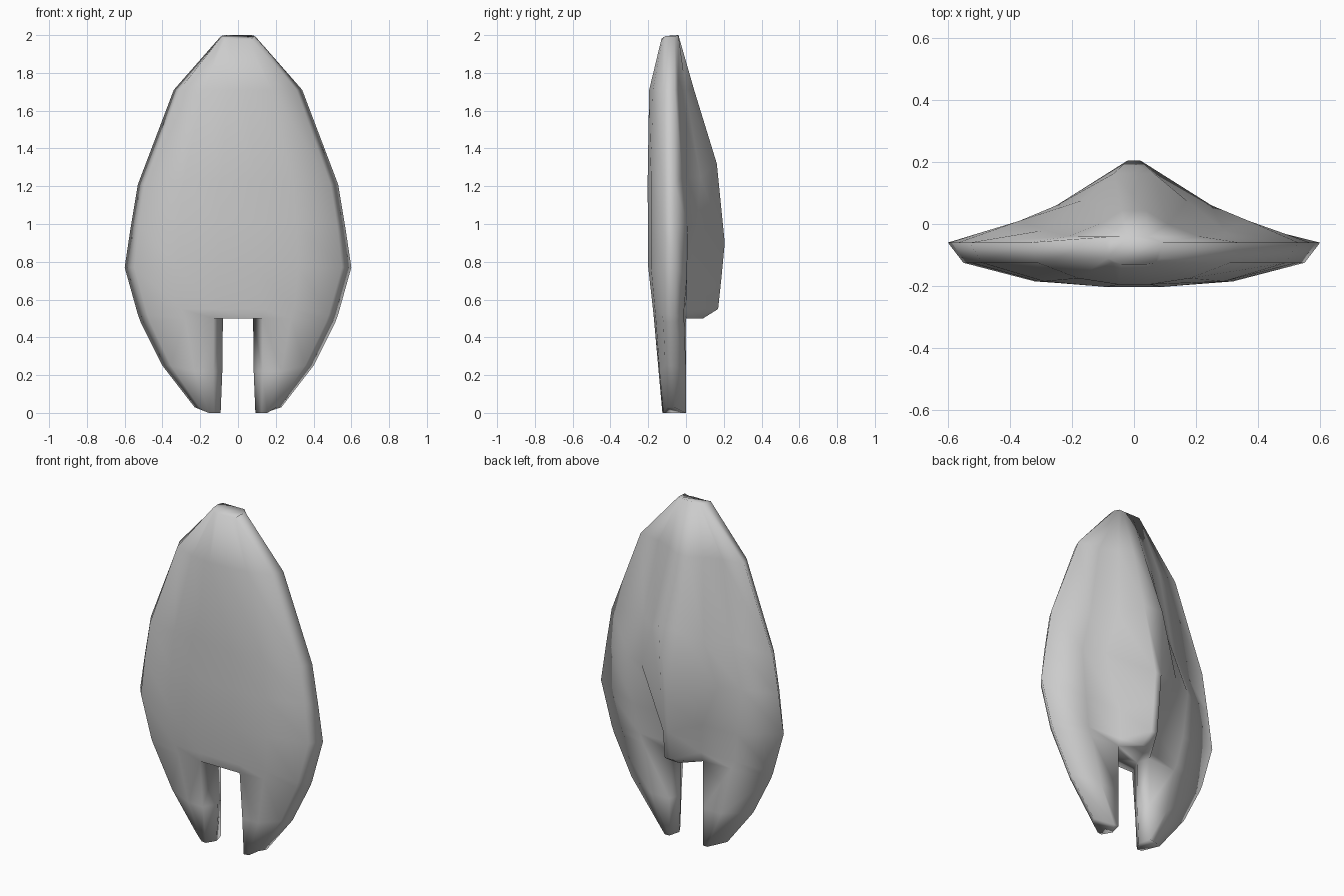
import bpy, bmesh, math

if "Cube" in bpy.data.objects:
    bpy.data.objects.remove(bpy.data.objects["Cube"])

# Half cross-sections: 4 z values (front, side edge, back, ridge), then (x, y) columns:
# front centre, front mid, front rim, side edge, back mid, fin base, fin ridge
BODY = [
    ((1.98, 1.995, 2.0, 2.0), [(.04, -.13), (.07, -.125), (.085, -.11), (.09, -.06), (.07, -.04), (.045, -.04), (.02, -.04)]),
    ((1.71, 1.71, 1.71, 1.71), [(.05, -.195), (.18, -.175), (.31, -.125), (.34, -.06), (.21, -.04), (.11, .0), (.04, .043)]),
    ((1.23, 1.21, 1.25, 1.32), [(.09, -.203), (.29, -.185), (.49, -.125), (.53, -.06), (.29, -.02), (.17, .075), (.065, .163)]),
    ((1.0, .99, 1.0, .90), [(.10, -.202), (.31, -.185), (.525, -.125), (.567, -.06), (.37, .01), (.25, .06), (.02, .205)]),
    ((.77, .77, .72, .72), [(.10, -.20), (.32, -.185), (.55, -.125), (.60, -.06), (.34, .005), (.11, .01), (.02, .188)]),
    ((.55, .52, .55, .55), [(.13, -.175), (.30, -.165), (.48, -.125), (.53, -.06), (.31, -.01), (.1, .0), (.02, .17)]),
]
SPLIT = ((.5, .48, .5, .5), [(.13, -.17), (.28, -.16), (.465, -.12), (.515, -.06), (.29, -.01), (.11, .0), (.02, .09)])
# Legs: same first six columns, then the inner wall
LEGS = [
    ((.22, .25, .22, .22), [(.13, -.145), (.23, -.14), (.355, -.11), (.40, -.06), (.23, .0), (.11, .0), (.083, -.07)]),
    ((.0, .03, .0, .0), [(.125, -.125), (.155, -.12), (.205, -.10), (.23, -.06), (.14, .0), (.11, .0), (.092, -.07)]),
]
ZONE = (0, 0, 1, 1, 2, 2, 3)

bm = bmesh.new()


def half_row(row, side):
    zs, pts = row
    return [bm.verts.new((side * x, y, zs[ZONE[i]])) for i, (x, y) in enumerate(pts)]


def bridge(a, b):
    n = len(a)
    for i in range(n):
        j = (i + 1) % n
        bm.faces.new((a[i], a[j], b[j], b[i]))


# Shell body with rear fin
rings = []
for row in BODY + [SPLIT]:
    r, l = half_row(row, 1), half_row(row, -1)
    rings.append(r + l[::-1])
bm.faces.new(rings[0])
for a, b in zip(rings, rings[1:]):
    bridge(a, b)

# Underside between the legs
inner = {s: bm.verts.new((s * .08, -.07, .5)) for s in (1, -1)}
bm.faces.new((r[0], inner[1], inner[-1], l[0]))
bm.faces.new((inner[1], r[5], r[6], l[6], l[5], inner[-1]))

# Two tapered legs continuing the shell
for half, side in ((r, 1), (l, -1)):
    prev = half[:6] + [inner[side]]
    for row in LEGS:
        cur = half_row(row, side)
        bridge(prev, cur)
        prev = cur
    bm.faces.new(prev)

bmesh.ops.recalc_face_normals(bm, faces=bm.faces)
mesh = bpy.data.meshes.new("split_shell")
bm.to_mesh(mesh)
bm.free()
shell = bpy.data.objects.new("split_shell", mesh)
bpy.context.collection.objects.link(shell)
bpy.context.view_layer.objects.active = shell
shell.select_set(True)
bpy.ops.object.shade_smooth_by_angle(angle=math.radians(175))
